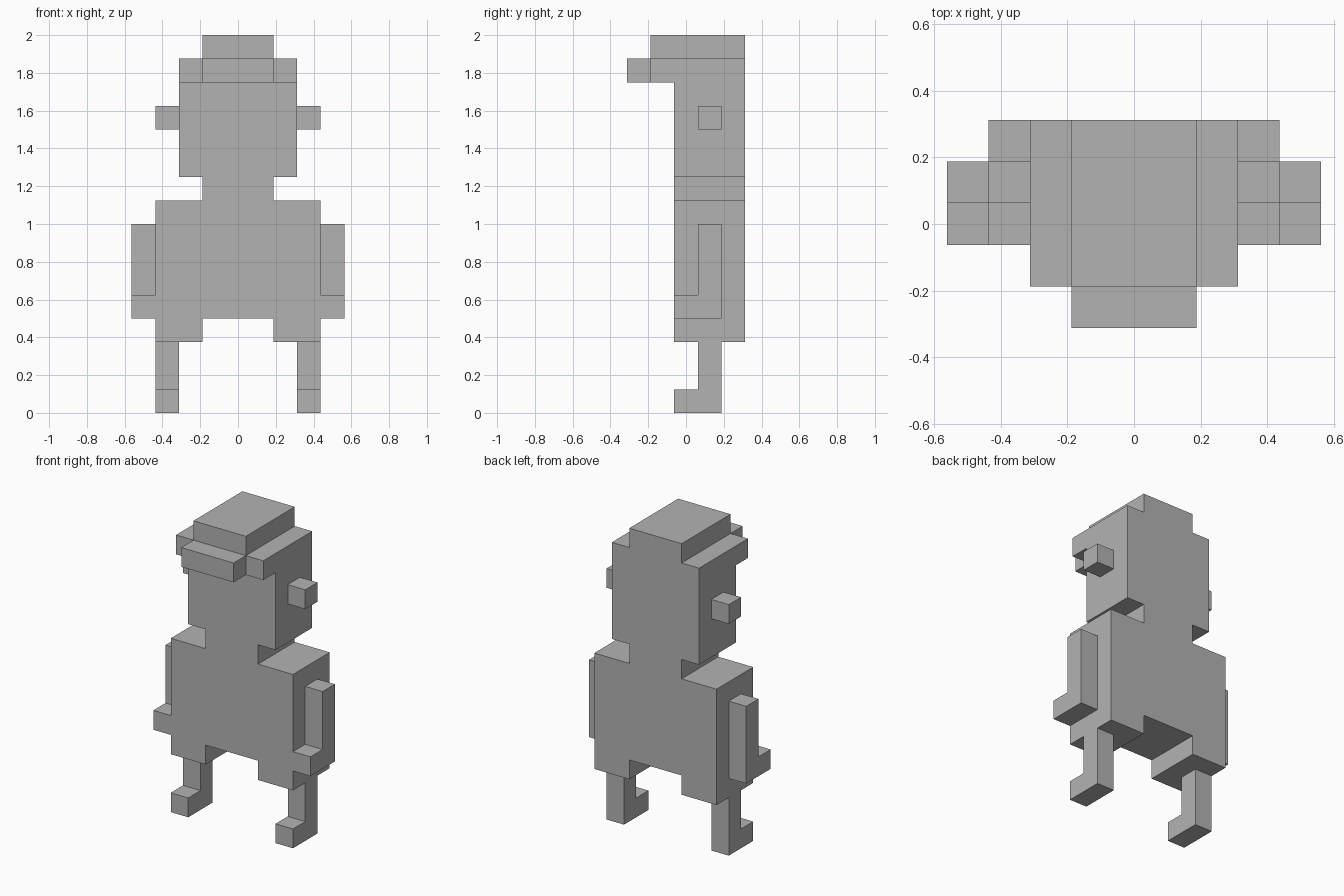
import bpy
import bmesh
from mathutils import Vector

U = 0.125  # one block

cube = bpy.data.objects.get("Cube")
if cube:
    bpy.data.objects.remove(cube, do_unlink=True)

grey = bpy.data.materials.new("plain grey")
grey.use_nodes = True
COLOUR = (0.45, 0.45, 0.45, 1)
grey.diffuse_color = COLOUR
grey.node_tree.nodes["Principled BSDF"].inputs["Base Color"].default_value = COLOUR


def prism(name, profile, axis, start, end):
    """Extrude a flat outline, given in blocks, along one axis."""
    def place(a, b, depth):
        point = [a, b]
        point.insert(axis, depth)
        return Vector(point) * U

    bm = bmesh.new()
    face = bm.faces.new([bm.verts.new(place(a, b, start)) for a, b in profile])
    made = bmesh.ops.extrude_face_region(bm, geom=[face])["geom"]
    verts = [v for v in made if isinstance(v, bmesh.types.BMVert)]
    bmesh.ops.translate(bm, verts=verts, vec=place(0, 0, end - start))
    bmesh.ops.recalc_face_normals(bm, faces=bm.faces)
    mesh = bpy.data.meshes.new(name)
    bm.to_mesh(mesh)
    bm.free()
    mesh.materials.append(grey)
    obj = bpy.data.objects.new(name, mesh)
    bpy.context.scene.collection.objects.link(obj)
    return obj


def mirrored(half):
    """Close a right-hand outline with its reflection in x."""
    return half + [(-x, v) for x, v in reversed(half)]


def rectangle(a0, a1, b0, b1):
    return [(a0, b0), (a1, b0), (a1, b1), (a0, b1)]


def bent_limb(top, bottom):
    """Side outline (y, z) of a limb with a block sticking out at the front."""
    return [(-0.5, bottom), (1.5, bottom), (1.5, top), (0.5, top),
            (0.5, bottom + 1), (-0.5, bottom + 1)]


# Hips, torso, neck and head share one front outline
body = mirrored([(1.5, 4), (1.5, 3), (3.5, 3), (3.5, 9), (1.5, 9),
                 (1.5, 10), (2.5, 10), (2.5, 14)])
prism("body_and_head", body, 1, -0.5, 2.5)

# Cap: brim with a narrower peak, and a crown
brim = mirrored([(1.5, -2.5), (1.5, -1.5), (2.5, -1.5), (2.5, 2.5)])
prism("cap_brim", brim, 2, 14, 15)
prism("cap_crown", rectangle(-1.5, 1.5, -1.5, 2.5), 2, 15, 16)

# Paired parts
for side, s in (("left", 1), ("right", -1)):
    prism(side + "_ear", rectangle(0.5, 1.5, 12, 13), 0, 2.5 * s, 3.5 * s)
    prism(side + "_arm", bent_limb(8, 4), 0, 3.5 * s, 4.5 * s)
    prism(side + "_leg", bent_limb(3, 0), 0, 2.5 * s, 3.5 * s)
